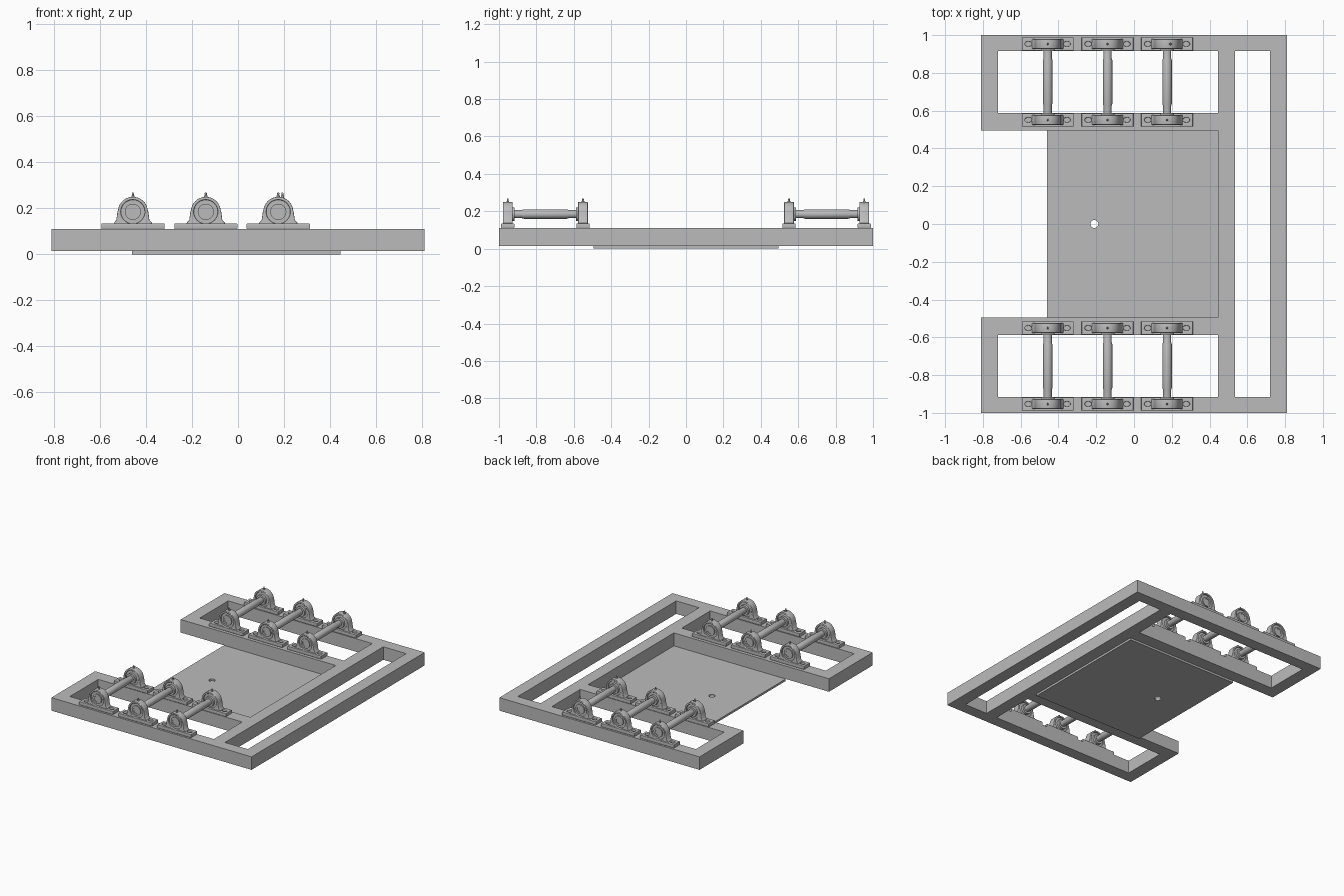
import bpy
import bmesh
from math import pi, cos, sin, radians
from mathutils import Matrix

cube = bpy.data.objects.get("Cube")
if cube:
    bpy.data.objects.remove(cube, do_unlink=True)

steel = bpy.data.materials.new("steel grey")
steel.use_nodes = True
grey = (0.5, 0.5, 0.5, 1)
steel.diffuse_color = grey
steel.node_tree.nodes["Principled BSDF"].inputs["Base Color"].default_value = grey


def rect(x0, x1, y0, y1):
    return [(x0, y0), (x1, y0), (x1, y1), (x0, y1)]


def oval(cx, cy, rx, ry, n=32):
    return [(cx + rx * cos(2 * pi * i / n), cy + ry * sin(2 * pi * i / n)) for i in range(n)]


def slab(name, loops, z0, z1, bevel=0.0):
    """Mesh of a flat outline with holes, from z0 to z1."""
    curve = bpy.data.curves.new(name, "CURVE")
    curve.dimensions = "2D"
    curve.fill_mode = "BOTH"
    curve.extrude = (z1 - z0) / 2 - bevel
    curve.bevel_depth = bevel
    curve.bevel_resolution = 2
    curve.offset = -bevel
    for loop in loops:
        spline = curve.splines.new("POLY")
        spline.points.add(len(loop) - 1)
        spline.use_cyclic_u = True
        for point, (x, y) in zip(spline.points, loop):
            point.co = (x, y, 0, 1)
    temp = bpy.data.objects.new(name, curve)
    bpy.context.collection.objects.link(temp)
    bpy.context.view_layer.update()
    graph = bpy.context.evaluated_depsgraph_get()
    mesh = bpy.data.meshes.new_from_object(temp.evaluated_get(graph))
    bpy.data.objects.remove(temp, do_unlink=True)
    mesh.transform(Matrix.Translation((0, 0, (z0 + z1) / 2)))
    bm = bmesh.new()
    bm.from_mesh(mesh)
    bmesh.ops.remove_doubles(bm, verts=bm.verts, dist=0.0001)
    bmesh.ops.recalc_face_normals(bm, faces=bm.faces)
    bm.to_mesh(mesh)
    bm.free()
    return mesh


def lathe(name, profile, axis, closed=False):
    """Mesh turned from (radius, distance along axis) points."""
    bm = bmesh.new()
    along_y = axis == "Y"
    verts = [bm.verts.new((r, d, 0) if along_y else (r, 0, d)) for r, d in profile]
    pairs = list(zip(verts, verts[1:])) + ([(verts[-1], verts[0])] if closed else [])
    edges = [bm.edges.new(p) for p in pairs]
    bmesh.ops.spin(bm, geom=verts + edges, cent=(0, 0, 0), steps=32, angle=2 * pi,
                   axis=(0, 1, 0) if along_y else (0, 0, 1))
    bmesh.ops.remove_doubles(bm, verts=bm.verts, dist=0.0001)
    bmesh.ops.recalc_face_normals(bm, faces=bm.faces)
    mesh = bpy.data.meshes.new(name)
    bm.to_mesh(mesh)
    bm.free()
    return mesh


def finish(mesh, smooth=False):
    mesh.materials.clear()
    mesh.materials.append(steel)
    mesh.polygons.foreach_set("material_index", [0] * len(mesh.polygons))
    mesh.shade_flat()
    if smooth:
        mesh.shade_smooth()
        mesh.set_sharp_from_angle(angle=radians(35))
    return mesh


def place(name, mesh, location=(0, 0, 0), turn=0):
    obj = bpy.data.objects.new(name, mesh)
    obj.location = location
    obj.rotation_euler.z = turn
    bpy.context.collection.objects.link(obj)


# Beam frame: C-shaped outline with three windows
outline = [(-0.81, -1), (0.81, -1), (0.81, 1), (-0.81, 1), (-0.81, 0.495),
           (0.445, 0.495), (0.445, -0.495), (-0.81, -0.495)]
windows = [rect(-0.72, 0.445, 0.587, 0.915), rect(-0.72, 0.445, -0.915, -0.587),
           rect(0.535, 0.72, -0.915, 0.915)]
place("beam_frame", finish(slab("beam_frame", [outline] + windows, 0.015, 0.11)))

# Floor plate with a drain hole
plate = [rect(-0.46, 0.445, -0.495, 0.495), oval(-0.21, 0, 0.021, 0.021)]
place("floor_plate", finish(slab("floor_plate", plate, 0, 0.015), True))

# Bearing foot with two bolt slots
AXLE_Z = 0.185
foot_loops = [rect(-0.137, 0.137, -0.035, 0.035)]
foot_loops += [oval(s * 0.102, 0, 0.018, 0.013, 20) for s in (-1, 1)]
foot = finish(slab("bearing_foot", foot_loops, 0.11, 0.135, 0.003), True)

# Arched housing with a round bore, stood upright
half = [(0.083, -0.06), (0.083, -0.048), (0.072, -0.036), (0.067, 0)]
arch = [(0.065 * cos(pi * i / 24), 0.065 * sin(pi * i / 24)) for i in range(1, 24)]
shell = half + arch + [(-x, z) for x, z in reversed(half)]
housing = slab("bearing_housing", [shell, oval(0, 0, 0.052, 0.052, 40)], -0.026, 0.026, 0.004)
housing.transform(Matrix.Rotation(pi / 2, 4, "X"))
finish(housing, True)

# Bearing insert with its collar on the shaft side
insert = finish(lathe("bearing_insert", [
    (0.022, -0.024), (0.035, -0.024), (0.035, -0.016), (0.053, -0.016),
    (0.053, 0.018), (0.036, 0.02), (0.036, 0.037), (0.022, 0.037)], "Y", True), True)

# Grease nipple
nipple = finish(lathe("grease_nipple", [
    (0, 0.055), (0.007, 0.055), (0.007, 0.07), (0.004, 0.072),
    (0.005, 0.08), (0.003, 0.084), (0, 0.084)], "Z"), True)

# Shaft with slightly slimmer ends
shaft_half = [(0, -0.222), (0.022, -0.222), (0.022, -0.125), (0.025, -0.115)]
shaft = finish(lathe("shaft", shaft_half + [(r, -d) for r, d in reversed(shaft_half)], "Y"), True)

# Three shafts on each side, each carried by two bearings
for side, label in ((-1, "front"), (1, "back")):
    for number, x in enumerate((-0.457, -0.14, 0.175), 1):
        tag = f"{label}_{number}"
        place(f"shaft_{tag}", shaft, (x, side * 0.752, AXLE_Z))
        for y, where in ((0.953, "outer"), (0.551, "inner")):
            inward = side if where == "inner" else -side
            turn = 0 if inward > 0 else pi
            spot = (x, side * y, AXLE_Z)
            place(f"bearing_foot_{tag}_{where}", foot, (x, side * y, 0))
            place(f"bearing_housing_{tag}_{where}", housing, spot)
            place(f"bearing_insert_{tag}_{where}", insert, spot, turn)
            shift = 0.018 if (label, number, where) == ("back", 3, "outer") else 0
            place(f"grease_nipple_{tag}_{where}", nipple, (x + shift, side * y, AXLE_Z))
